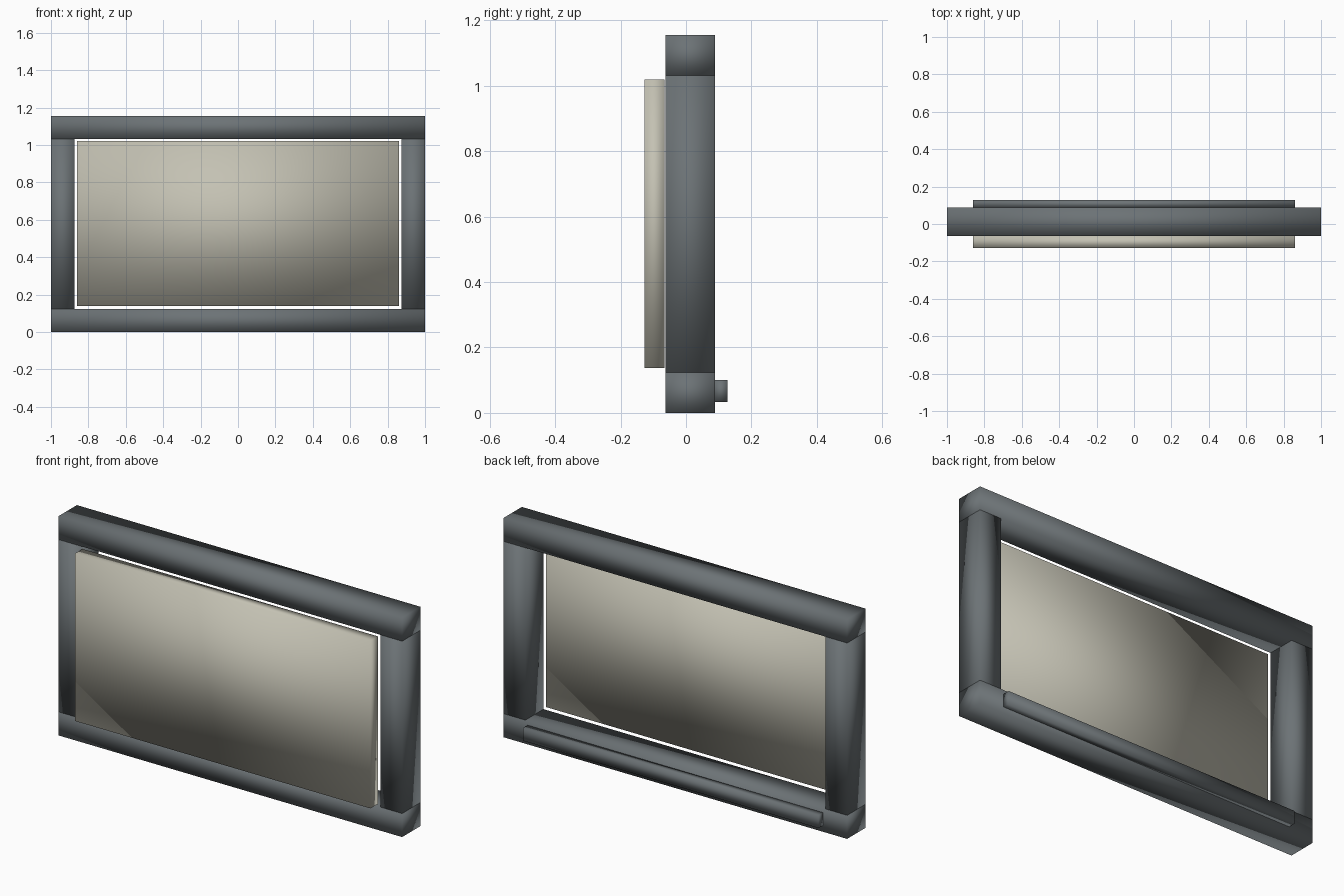
import bpy

# Remove the default cube
cube = bpy.data.objects.get("Cube")
if cube:
    bpy.data.objects.remove(cube, do_unlink=True)


def make_material(name, rgb):
    mat = bpy.data.materials.new(name)
    mat.use_nodes = True
    colour = (*rgb, 1.0)
    mat.diffuse_color = colour
    mat.node_tree.nodes["Principled BSDF"].inputs["Base Color"].default_value = colour
    return mat


def block(name, low, high, mat):
    """Smooth-shaded box between two opposite corners."""
    centre = [(a + b) / 2 for a, b in zip(low, high)]
    bpy.ops.mesh.primitive_cube_add(size=1, location=centre)
    obj = bpy.context.object
    obj.name = name
    obj.scale = [b - a for a, b in zip(low, high)]
    bpy.ops.object.transform_apply(location=False, rotation=False, scale=True)
    bpy.ops.object.shade_smooth()
    obj.data.materials.append(mat)
    return obj


dark_grey = make_material("dark grey", (0.15, 0.17, 0.18))
warm_beige = make_material("warm beige", (0.55, 0.535, 0.45))

front, back = -0.063, 0.088
height, bar = 1.155, 0.124
post_inner = 0.874
panel_half = 0.86

# Frame: full-width rails with posts between them
block("bottom_rail", (-1, front, 0), (1, back, bar), dark_grey)
block("top_rail", (-1, front, height - bar), (1, back, height), dark_grey)
block("left_post", (post_inner, front, bar), (1, back, height - bar), dark_grey)
block("right_post", (-1, front, bar), (-post_inner, back, height - bar), dark_grey)

# Panel standing just in front of the frame
block("panel", (-panel_half, -0.127, 0.138), (panel_half, -0.065, 1.02), warm_beige)

# Narrow ledge along the back of the bottom rail
block("back_ledge", (-panel_half, back, 0.034), (panel_half, 0.127, 0.101), dark_grey)
